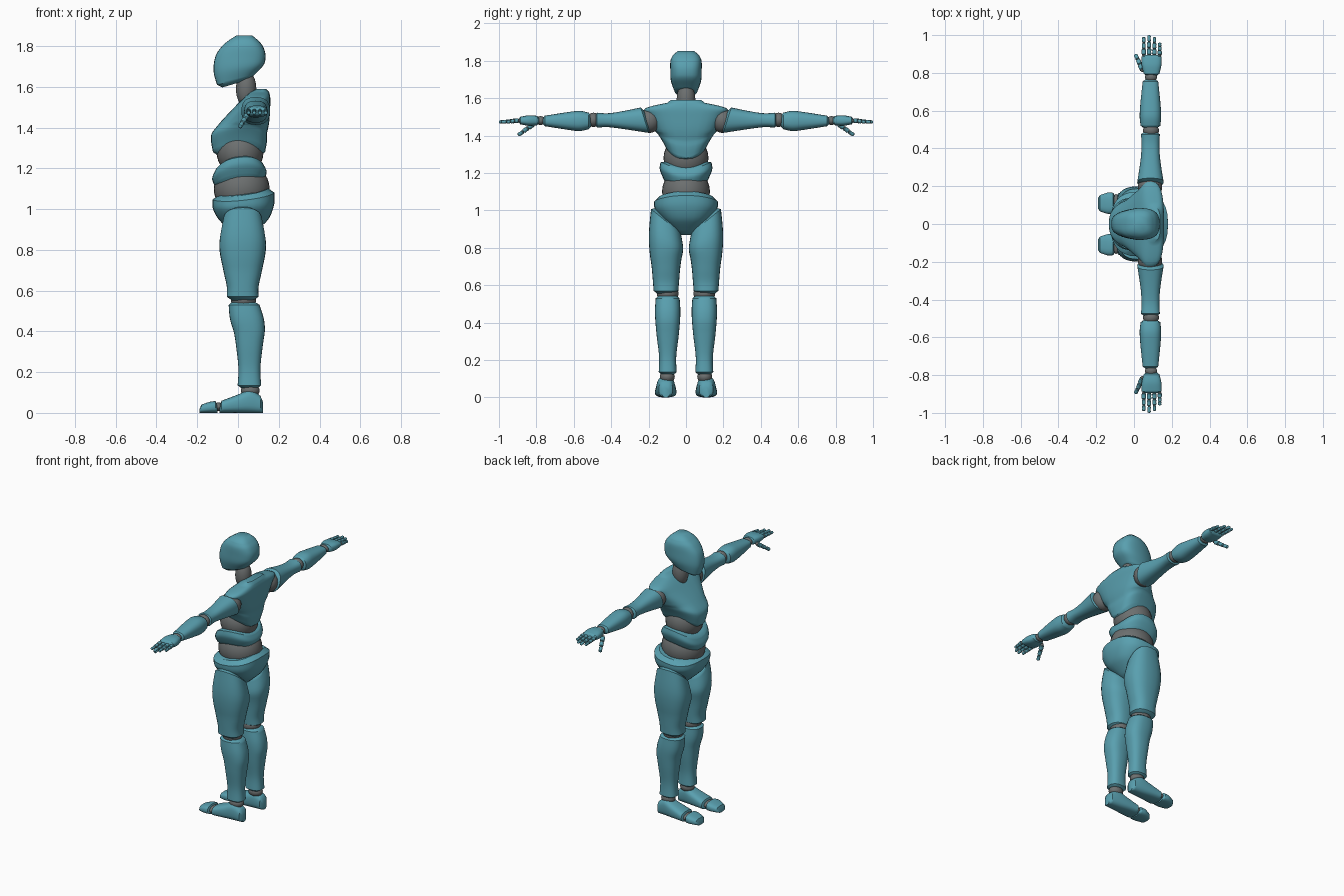
import bpy, bmesh, math
from mathutils import Vector, Matrix

cube = bpy.data.objects.get("Cube")
if cube:
    bpy.data.objects.remove(cube, do_unlink=True)


def material(name, rgb):
    mat = bpy.data.materials.new(name)
    mat.use_nodes = True
    mat.diffuse_color = (*rgb, 1)
    mat.node_tree.nodes["Principled BSDF"].inputs["Base Color"].default_value = (*rgb, 1)
    return mat


TEAL = material("teal shell", (0.1, 0.35, 0.43))
GREY = material("grey joint", (0.15, 0.16, 0.16))


def finish(name, bm, mat, paired):
    """Turn a bmesh into a smooth shaded object, mirrored across the body if paired."""
    bmesh.ops.recalc_face_normals(bm, faces=bm.faces)
    mesh = bpy.data.meshes.new(name)
    bm.to_mesh(mesh)
    bm.free()
    mesh.materials.append(mat)
    mesh.shade_smooth()
    mesh.set_sharp_from_angle(angle=math.radians(40))
    part = bpy.data.objects.new(name, mesh)
    bpy.context.collection.objects.link(part)
    if paired:
        mirror = part.modifiers.new("Mirror", "MIRROR")
        mirror.use_axis = (False, True, False)
        mirror.use_mirror_merge = False


def blend(rows, steps=5):
    """Interpolate the sections with a smooth spline."""
    last = len(rows) - 1
    result = []
    for i in range(last):
        before, start, end, after = (rows[max(0, min(last, i + k))] for k in (-1, 0, 1, 2))
        for step in range(steps):
            t = step / steps
            result.append([
                q + t / 2 * (r - p + t * (2 * p - 5 * q + 4 * r - s + t * (3 * (q - r) + s - p)))
                for p, q, r, s in zip(before, start, end, after)])
    return result + [rows[last]]


def loft(name, axis, centre, sections, power=2.5, rounding=0.015, paired=False,
         grounded=False, warp=None, sides=28):
    """Skin sections of (position on axis, two half sizes) and round off both ends."""
    rows = blend(sections)

    def end_row(row, direction):
        at, ru, rv = row
        return (at + direction * rounding, ru - rounding * 1.4, rv - rounding * 1.2)

    rows = [end_row(rows[0], -1)] + rows + [end_row(rows[-1], 1)]
    bm = bmesh.new()
    rings = []
    for at, ru, rv in rows:
        ring = []
        for k in range(sides):
            angle = math.tau * k / sides
            c, s = math.cos(angle), math.sin(angle)
            u = centre[0] + ru * math.copysign(abs(c) ** (2 / power), c)
            v = rv * math.copysign(abs(s) ** (2 / power), s)
            v += rv if grounded else centre[1]
            point = {"z": (u, v, at), "y": (u, at, v), "x": (at, u, v)}[axis]
            ring.append(bm.verts.new(warp(*point) if warp else point))
        rings.append(ring)
    for low, high in zip(rings, rings[1:]):
        for k in range(sides):
            n = (k + 1) % sides
            bm.faces.new((low[k], low[n], high[n], high[k]))
    bm.faces.new(rings[0])
    bm.faces.new(rings[-1])
    finish(name, bm, TEAL, paired)


def ball(name, centre, radii, paired=False):
    bm = bmesh.new()
    place = Matrix.Translation(centre) @ Matrix.Diagonal((*radii, 1))
    bmesh.ops.create_uvsphere(bm, u_segments=28, v_segments=16, radius=1, matrix=place)
    finish(name, bm, GREY, paired)


# Head: wide cranium with a forward chin and a rising jaw
def shape_head(x, y, z):
    jaw = max(0, 1.72 - z)
    taper = 1 + 2 * min(0, x)
    return x + 0.18 * (z - 1.68), y * taper, z + jaw * 2.3 * (x + 0.09)


loft("head", "z", (0, 0), [
    (1.61, 0.09, 0.06), (1.68, 0.12, 0.08), (1.75, 0.123, 0.084),
    (1.8, 0.1, 0.083), (1.83, 0.07, 0.07)], power=3, rounding=0.022, warp=shape_head)
ball("neck", (0.04, 0, 1.59), (0.05, 0.05, 0.09))


# Chest: leaning back and broad at the shoulders, arched along its lower edge
def shape_chest(x, y, z):
    x += 0.5 * max(0, z - 1.37)
    y *= 1 - 1.7 * max(0, min(0.18, 0.06 - x))
    return x, y, z + 33 * max(0, 1.42 - z) * y * y


loft("chest", "z", (0.005, 0), [
    (1.28, 0.128, 0.11), (1.35, 0.138, 0.148), (1.42, 0.122, 0.167),
    (1.5, 0.088, 0.205), (1.545, 0.066, 0.218), (1.575, 0.045, 0.1)],
    power=2.9, warp=shape_chest)
ball("upper_abdomen", (0.01, 0, 1.28), (0.115, 0.12, 0.12))

# Waist band, higher at the sides
loft("waist_band", "z", (0.007, 0), [
    (1.13, 0.122, 0.12), (1.165, 0.134, 0.14), (1.205, 0.118, 0.137)], rounding=0.02,
    warp=lambda x, y, z: (x, y, z + 2.6 * y * y + 0.12 * x))
ball("lower_abdomen", (0.018, 0, 1.1), (0.137, 0.128, 0.13))


# Pelvis, narrowing between the legs and dipping at the hips
def shape_pelvis(x, y, z):
    return x, y, z + max(0, z - 0.95) * (x - 6 * y * y)


loft("pelvis", "z", (0.027, 0), [
    (0.89, 0.06, 0.065), (0.95, 0.122, 0.125), (1.01, 0.15, 0.165), (1.06, 0.153, 0.172)],
    rounding=0.022, warp=shape_pelvis)
ball("hip_joint", (0.02, 0.1, 0.955), (0.08, 0.075, 0.08), paired=True)


# Legs: the thigh top slopes up and outward, the shin leans forward to the knee
def slope_thigh(x, y, z):
    return x, y, z + 4.3 * max(0, z - 0.75) * (y - 0.105)


def lean_shin(x, y, z):
    return x - 0.2 * max(0, z - 0.4), y, z


loft("thigh", "z", (0.023, 0.107), [
    (0.57, 0.078, 0.066), (0.62, 0.078, 0.07), (0.7, 0.095, 0.077),
    (0.82, 0.115, 0.092), (0.94, 0.095, 0.08)], rounding=0.02, paired=True, warp=slope_thigh)
ball("knee_joint", (0.027, 0.098, 0.555), (0.062, 0.058, 0.05), paired=True)
loft("shin", "z", (0.056, 0.098), [
    (0.135, 0.058, 0.048), (0.22, 0.054, 0.046), (0.34, 0.067, 0.06),
    (0.45, 0.083, 0.068), (0.53, 0.076, 0.064)], paired=True, warp=lean_shin)
ball("ankle_joint", (0.06, 0.1, 0.11), (0.046, 0.04, 0.035), paired=True)

# Feet, resting on the ground, with a separate toe piece
loft("foot", "x", (0.108, 0), [
    (-0.08, 0.057, 0.03), (0, 0.052, 0.045), (0.06, 0.046, 0.056), (0.11, 0.037, 0.042)],
    power=2.8, rounding=0.012, paired=True, grounded=True)
ball("toe_joint", (-0.095, 0.11, 0.03), (0.02, 0.048, 0.022), paired=True)
loft("toes", "x", (0.11, 0), [
    (-0.18, 0.043, 0.02), (-0.14, 0.056, 0.027), (-0.11, 0.055, 0.029)],
    power=2.8, rounding=0.01, paired=True, grounded=True)


# Arms, held straight out to the sides
def slant_shoulder(x, y, z):
    return x, y + 1.8 * max(0, 0.4 - y) * (z - 1.48), z


ball("shoulder_joint", (0.085, 0.195, 1.48), (0.064, 0.06, 0.066), paired=True)
loft("upper_arm", "y", (0.087, 1.482), [
    (0.22, 0.07, 0.068), (0.34, 0.052, 0.047), (0.42, 0.047, 0.037), (0.475, 0.05, 0.04)],
    paired=True, warp=slant_shoulder)
ball("elbow_joint", (0.09, 0.495, 1.484), (0.042, 0.035, 0.038), paired=True)
loft("forearm", "y", (0.087, 1.478), [
    (0.52, 0.052, 0.044), (0.57, 0.057, 0.054), (0.64, 0.053, 0.046), (0.755, 0.041, 0.028)],
    paired=True)
ball("wrist_joint", (0.09, 0.778, 1.48), (0.032, 0.025, 0.024), paired=True)
loft("palm", "y", (0.093, 1.48), [
    (0.795, 0.041, 0.025), (0.84, 0.052, 0.028), (0.886, 0.052, 0.02)],
    power=2.8, rounding=0.01, paired=True)

# Fingers and thumb: three tapered barrels each, with small knuckles between
barrels, knuckles = bmesh.new(), bmesh.new()


def digit(start, end, radius):
    start, end = Vector(start), Vector(end)
    span = end - start
    turn = span.to_track_quat("Z", "Y").to_matrix().to_4x4()
    half = span.length / 6
    for k in range(3):
        size = radius * (1 - k / 8)
        place = Matrix.Translation(start + span * (2 * k + 1) / 6) @ turn
        made = bmesh.ops.create_uvsphere(barrels, u_segments=10, v_segments=8, radius=1)
        for vert in made["verts"]:
            x, y, z = vert.co
            swell = size * (1 + z * z)
            vert.co = place @ Vector((x * swell, y * swell, z * half))
        bmesh.ops.create_uvsphere(knuckles, u_segments=8, v_segments=6, radius=size * 0.8,
                                  matrix=Matrix.Translation(start + span * k / 3))


for i in range(4):
    across = 0.052 + 0.028 * i
    digit((across, 0.895, 1.48), (across, 1 - 0.01 * (i - 1) ** 2, 1.472), 0.0115)
digit((0.045, 0.815, 1.462), (0.008, 0.897, 1.402), 0.0135)
finish("fingers", barrels, TEAL, paired=True)
finish("knuckles", knuckles, GREY, paired=True)
